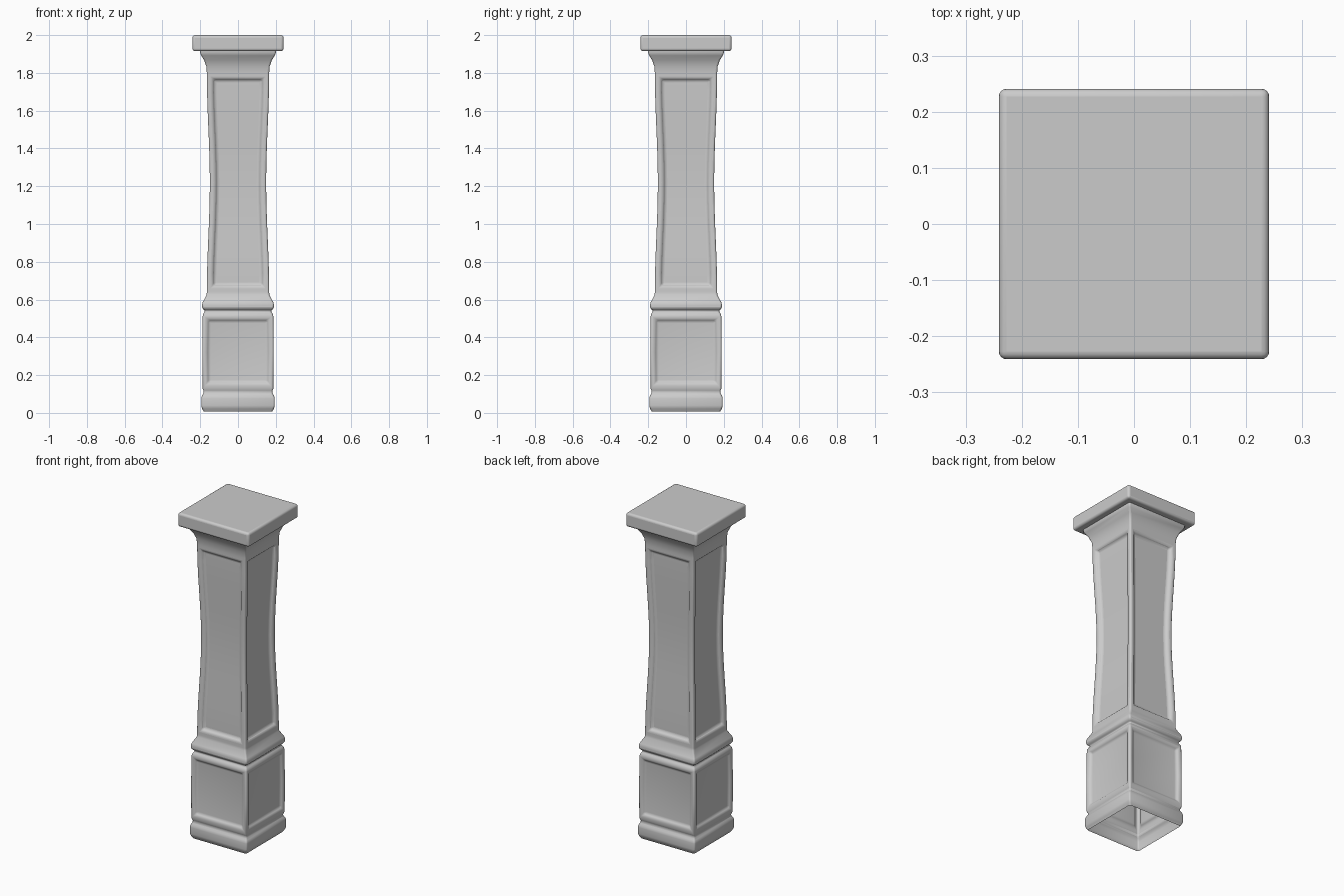
import bpy, bmesh, math

if "Cube" in bpy.data.objects:
    bpy.data.objects.remove(bpy.data.objects["Cube"])


def loft(bm, profile):
    """Stack square rings from (half width, z) pairs; return side faces of each level."""
    rings = [[bm.verts.new((sx * h, sy * h, z))
              for sx, sy in ((-1, -1), (1, -1), (1, 1), (-1, 1))] for h, z in profile]
    levels = []
    for a, b in zip(rings, rings[1:]):
        levels.append([bm.faces.new((a[i], a[(i + 1) % 4], b[(i + 1) % 4], b[i]))
                       for i in range(4)])
    return rings, levels


def recess(bm, levels, border, slope, depth):
    """Sink a framed panel into each of the four sides."""
    for side in range(4):
        faces = [lvl[side] for lvl in levels]
        bmesh.ops.inset_region(bm, faces=faces, thickness=border, use_even_offset=True)
        bmesh.ops.inset_region(bm, faces=faces, thickness=slope, depth=-depth,
                               use_even_offset=True)


def finish(bm, name, bevel, segments):
    mesh = bpy.data.meshes.new(name)
    bm.normal_update()
    bm.to_mesh(mesh)
    bm.free()
    ob = bpy.data.objects.new(name, mesh)
    bpy.context.collection.objects.link(ob)
    mod = ob.modifiers.new("soft_edges", 'BEVEL')
    mod.width, mod.segments = bevel, segments
    mod.limit_method, mod.angle_limit = 'ANGLE', math.radians(25)
    bpy.ops.object.select_all(action='DESELECT')
    ob.select_set(True)
    bpy.context.view_layer.objects.active = ob
    bpy.ops.object.shade_smooth_by_angle(angle=math.radians(50))
    return ob


# Pillar: hollow shell with plinth, pedestal, bead, waisted shaft and flared neck
plinth = [(0.182, 0.008), (0.194, 0.03), (0.194, 0.085), (0.18, 0.11)]
pedestal = [(0.188, 0.13), (0.189, 0.32), (0.187, 0.52)]
bead = [(0.172, 0.54), (0.19, 0.552), (0.19, 0.58), (0.166, 0.625)]
steps = 12
shaft = []
for i in range(steps + 1):
    t = i / steps
    shaft.append((0.149 + 0.016 * (1 - math.cos(2 * math.pi * (t - 0.5))) / 2,
                  0.64 + 1.16 * t))
neck = [(0.168, 1.835), (0.18, 1.868), (0.2, 1.9), (0.202, 1.925)]

bm = bmesh.new()
rings, levels = loft(bm, plinth + pedestal + bead + shaft + neck)
bm.normal_update()
p = len(plinth)
s = p + len(pedestal) + len(bead)
recess(bm, levels[p:p + 2], 0.022, 0.014, 0.014)
recess(bm, levels[s:s + steps], 0.027, 0.014, 0.018)
finish(bm, "pillar_body", 0.009, 3)

# Cap: square slab with rounded edges
bm = bmesh.new()
rings, levels = loft(bm, [(0.241, 1.915), (0.241, 2.0)])
bm.faces.new(rings[0][::-1])
bm.faces.new(rings[-1])
finish(bm, "cap_slab", 0.014, 4)
